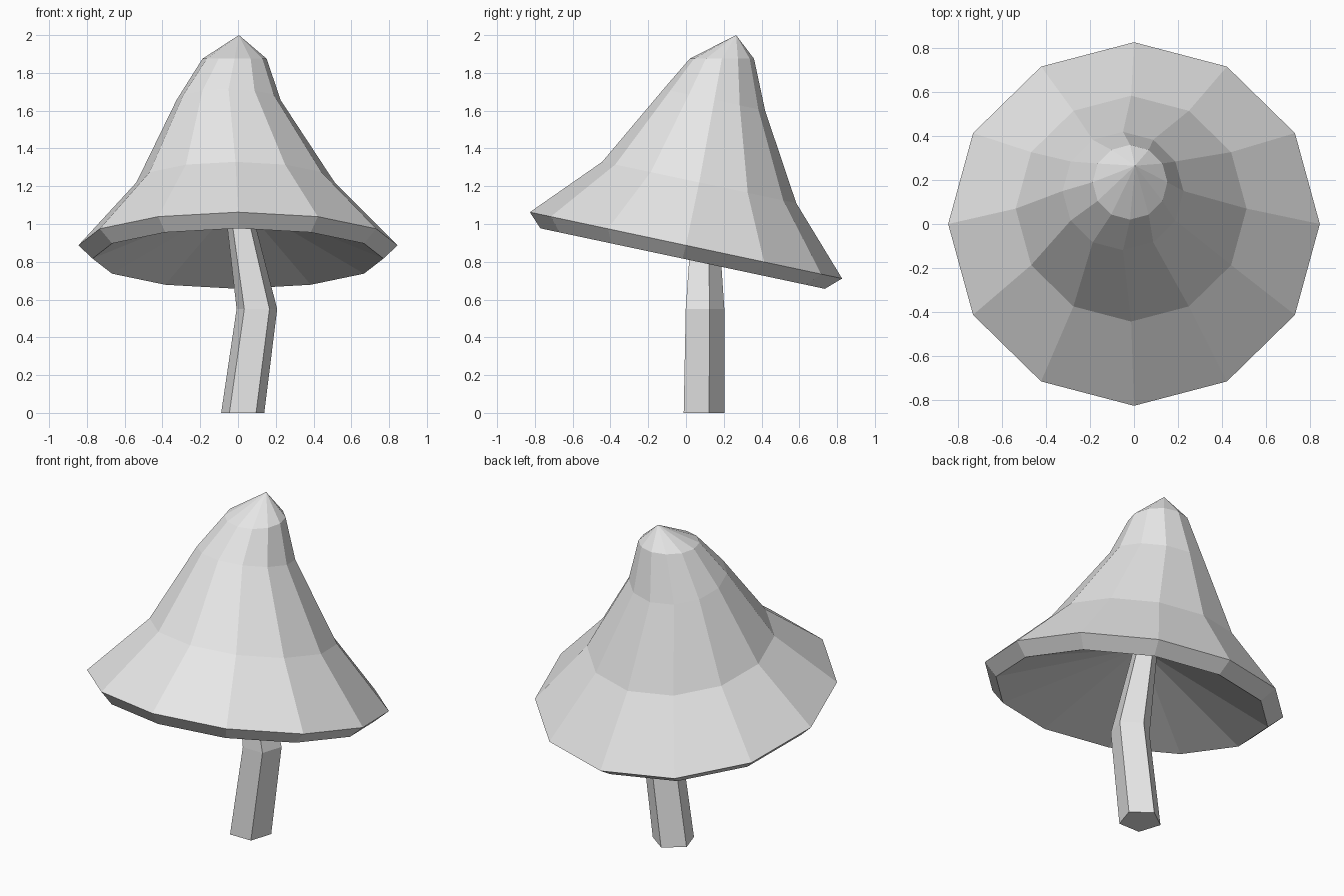
import bpy, bmesh, math
from mathutils import Vector, Matrix

cube = bpy.data.objects.get("Cube")
if cube:
    bpy.data.objects.remove(cube)

grey = bpy.data.materials.new("light grey")
grey.use_nodes = True
grey.diffuse_color = (0.8, 0.8, 0.8, 1)
grey.node_tree.nodes["Principled BSDF"].inputs["Base Color"].default_value = (0.8, 0.8, 0.8, 1)


def loft(name, sides, rings, start_angle=0.0, start_tip=None, end_tip=None):
    """Bridge rings of (centre, radius, tilt in degrees); tips close the ends to a point."""
    bm = bmesh.new()
    loops = []
    for centre, radius, tilt in rings:
        turn = Matrix.Rotation(math.radians(tilt), 3, 'X')
        loop = []
        for i in range(sides):
            a = start_angle + math.tau * i / sides
            offset = Vector((math.cos(a), math.sin(a), 0)) * radius
            loop.append(bm.verts.new(Vector(centre) + turn @ offset))
        loops.append(loop)
    for low, high in zip(loops, loops[1:]):
        for i in range(sides):
            j = (i + 1) % sides
            bm.faces.new((low[i], low[j], high[j], high[i]))
    for loop, tip in ((loops[0], start_tip), (loops[-1], end_tip)):
        if tip is None:
            bm.faces.new(loop)
        else:
            point = bm.verts.new(tip)
            for i in range(sides):
                bm.faces.new((loop[i], loop[(i + 1) % sides], point))
    bmesh.ops.recalc_face_normals(bm, faces=bm.faces)
    mesh = bpy.data.meshes.new(name)
    bm.to_mesh(mesh)
    bm.free()
    mesh.materials.append(grey)
    obj = bpy.data.objects.new(name, mesh)
    bpy.context.collection.objects.link(obj)
    return obj


# Tilted cap: hollow underside, lip, flared rim, then narrowing to a bent tip
TILT = -12
loft("mushroom_cap", 12, [
    ((0, -0.018, 0.817), 0.77, TILT),
    ((0, 0, 0.887), 0.845, TILT),
    ((-0.013, 0.07, 1.22), 0.525, TILT),
    ((-0.05, 0.15, 1.657), 0.275, TILT),
    ((-0.018, 0.19, 1.875), 0.17, 0),
], start_tip=(0, 0.05, 1.13), end_tip=(0.005, 0.265, 2.0))

# Five-sided stem with a bend halfway up
loft("stem", 5, [
    ((0.025, 0.085, 0), 0.12, 0),
    ((0.1, 0.09, 0.55), 0.113, 0),
    ((-0.01, 0.095, 1.14), 0.068, 0),
], start_angle=math.pi / 2)
